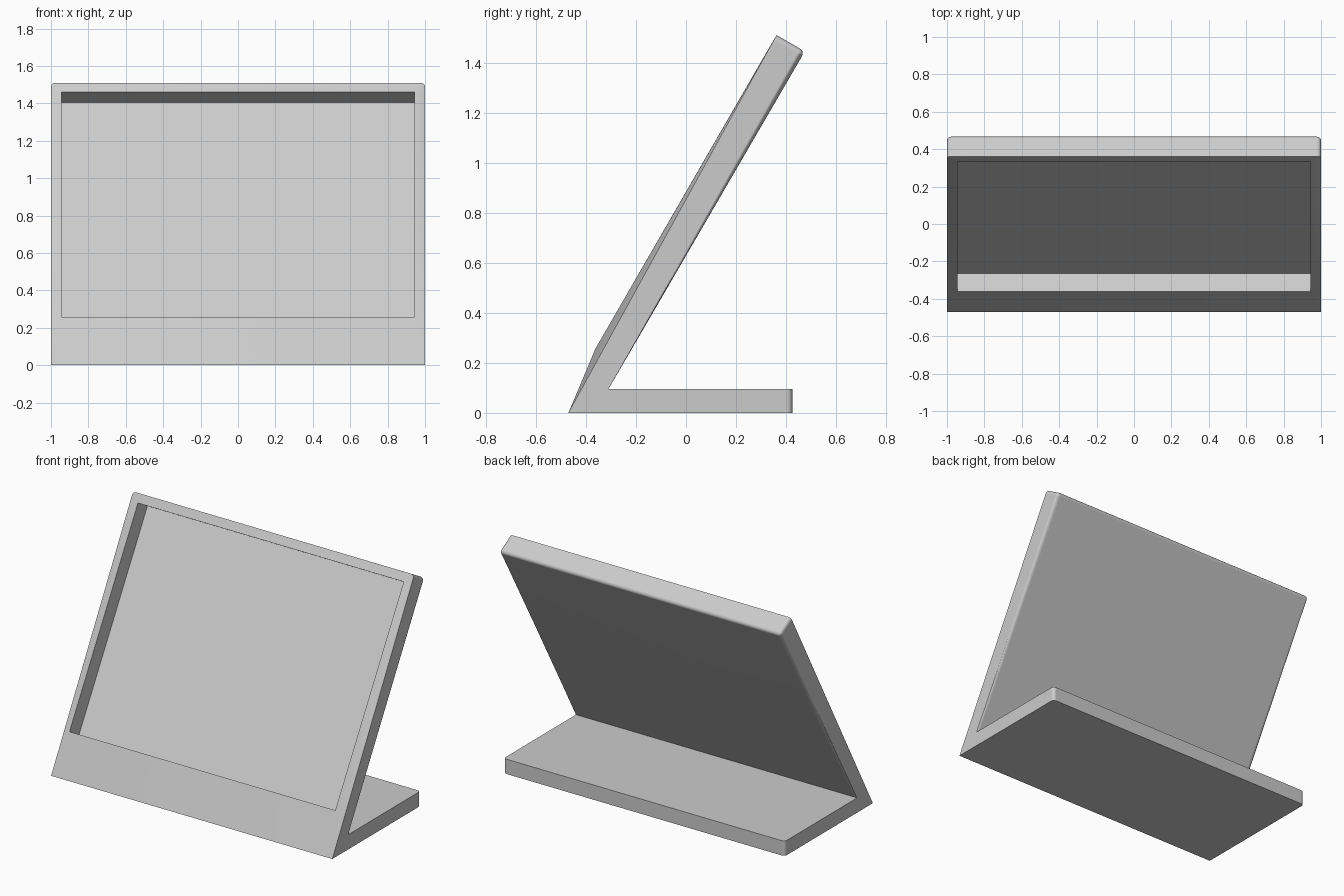
import bpy
import bmesh
import math

cube = bpy.data.objects.get("Cube")
if cube:
    bpy.data.objects.remove(cube, do_unlink=True)

# One plain grey for the whole stand
grey = bpy.data.materials.new("light_grey")
grey.use_nodes = True
colour = (0.6, 0.6, 0.6, 1)
grey.diffuse_color = colour
grey.node_tree.nodes["Principled BSDF"].inputs["Base Color"].default_value = colour

HALF, INNER, DEPTH = 1.0, 0.945, 0.112
tilt = math.radians(60)
inward = (math.sin(tilt), -math.cos(tilt))

# Side profile (y, z): toe, top front, top back, crook, foot top, foot bottom
profile = [(-0.47, 0), (0.362, 1.51), (0.475, 1.445),
           (-0.31, 0.095), (0.425, 0.095), (0.425, 0)]
# Opening edge, bottom and top, and the recess floor behind it
opening = [(-0.362, 0.257), (0.333, 1.461)]
floor = [(y + inward[0] * DEPTH, z + inward[1] * DEPTH) for y, z in opening]

bm = bmesh.new()


def row(points, x):
    return [bm.verts.new((x, y, z)) for y, z in points]


right, left = row(profile, -HALF), row(profile, HALF)
open_r, open_l = row(opening, -INNER), row(opening, INNER)
floor_r, floor_l = row(floor, -INNER), row(floor, INNER)

# Side walls, and the strips joining them around the back and foot
bm.faces.new(right)
bm.faces.new(left)
for i in range(1, 6):
    j = (i + 1) % 6
    bm.faces.new((right[i], right[j], left[j], left[i]))

# Front frame, recess walls and recess floor
outer = [right[0], left[0], left[1], right[1]]
rim = [open_r[0], open_l[0], open_l[1], open_r[1]]
base = [floor_r[0], floor_l[0], floor_l[1], floor_r[1]]
for a, b in ((outer, rim), (rim, base)):
    for i in range(4):
        j = (i + 1) % 4
        bm.faces.new((a[i], a[j], b[j], b[i]))
bm.faces.new(base)
bmesh.ops.recalc_face_normals(bm, faces=bm.faces)

# Rounded back edges, top corners and foot corners
pairs = [(right[2], left[2])]
for side in (right, left):
    pairs += [(side[1], side[2]), (side[2], side[3]), (side[4], side[5])]
bmesh.ops.bevel(bm, geom=[bm.edges.get(p) for p in pairs], offset=0.022,
                offset_type='OFFSET', segments=4, profile=0.5,
                affect='EDGES', clamp_overlap=True)

mesh = bpy.data.meshes.new("display_stand")
bm.to_mesh(mesh)
bm.free()
mesh.materials.append(grey)
stand = bpy.data.objects.new("display_stand", mesh)
bpy.context.collection.objects.link(stand)

# Smooth roundings, flat panels
bpy.context.view_layer.objects.active = stand
stand.select_set(True)
bpy.ops.object.shade_smooth_by_angle(angle=math.radians(30))
weighted = stand.modifiers.new("flat_panels", 'WEIGHTED_NORMAL')
weighted.keep_sharp = True
